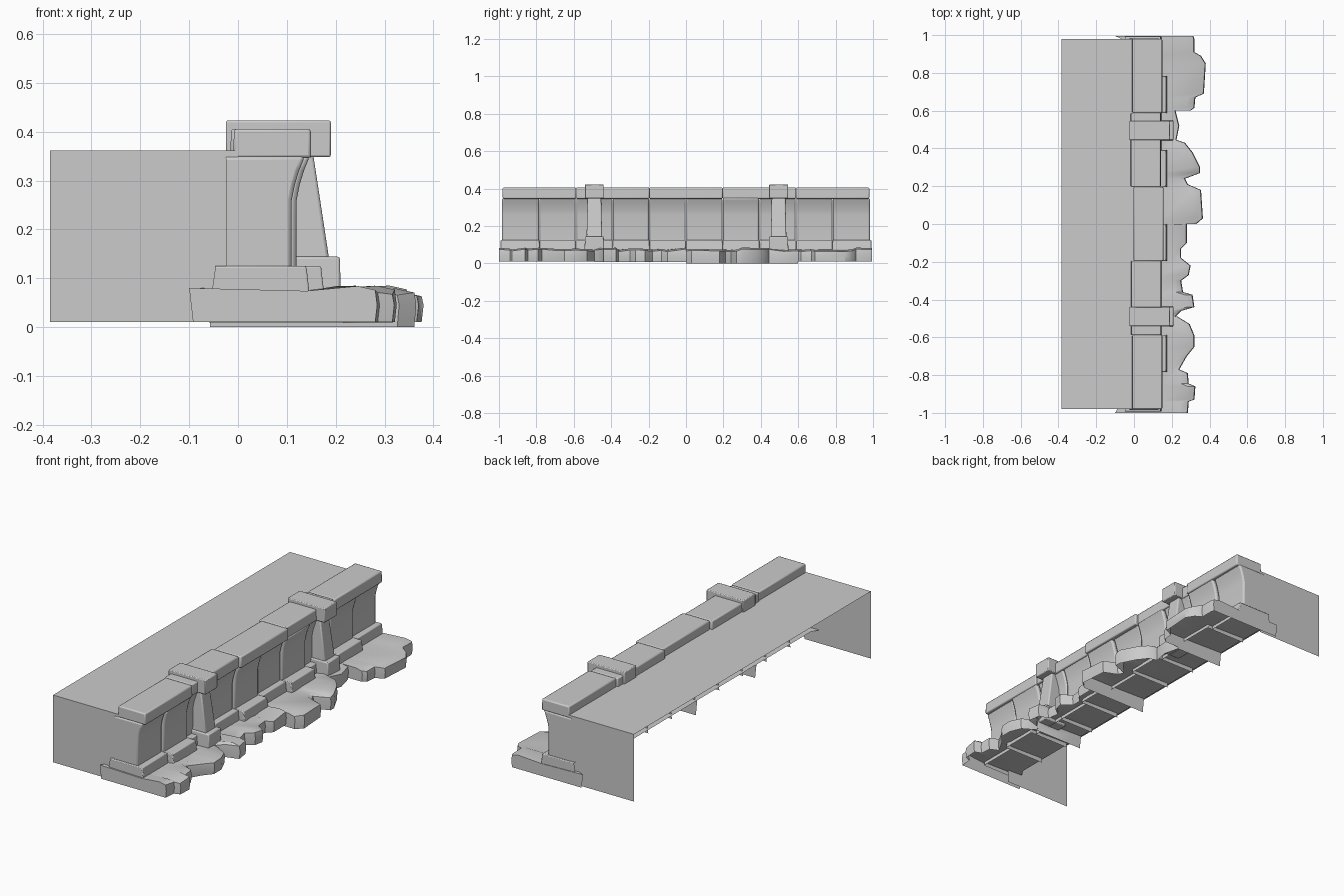
import bpy, bmesh, math, random

random.seed(4)
if "Cube" in bpy.data.objects:
    bpy.data.objects.remove(bpy.data.objects["Cube"], do_unlink=True)

stone = bpy.data.materials.new("grey_stone")
stone.use_nodes = True
GREY = (0.6, 0.6, 0.6, 1)
stone.diffuse_color = GREY
stone.node_tree.nodes["Principled BSDF"].inputs["Base Color"].default_value = GREY


def loft(name, sections, bevel=0.0, skip=(), caps=True, angle=40):
    """Skin matching cross-sections, leaving out the skipped sides."""
    bm = bmesh.new()
    rows = [[bm.verts.new(p) for p in s] for s in sections]
    n = len(rows[0])
    for a, b in zip(rows, rows[1:]):
        for i in set(range(n)) - set(skip):
            j = (i + 1) % n
            bm.faces.new((a[i], a[j], b[j], b[i]))
    if caps:
        bm.faces.new(rows[0])
        bm.faces.new(rows[-1])
    bmesh.ops.recalc_face_normals(bm, faces=bm.faces)
    me = bpy.data.meshes.new(name)
    bm.to_mesh(me)
    bm.free()
    ob = bpy.data.objects.new(name, me)
    bpy.context.collection.objects.link(ob)
    me.materials.append(stone)
    if bevel:
        mod = ob.modifiers.new("rounded_edges", "BEVEL")
        mod.width, mod.segments = bevel, 2
        mod.limit_method = "ANGLE"
        mod.angle_limit = math.radians(40)
    bpy.ops.object.select_all(action="DESELECT")
    ob.select_set(True)
    bpy.context.view_layer.objects.active = ob
    bpy.ops.object.shade_smooth_by_angle(angle=math.radians(angle))


def bar(name, profile, y0, y1, bevel=0.0, skip=()):
    """Extrude an x-z profile along y."""
    loft(name, [[(x, y, z) for x, z in profile] for y in (y0, y1)], bevel, skip)


def taper(name, low, high, bevel=0.0):
    """Tapered block between two rectangles (x0, x1, y0, y1, z)."""
    loft(name, [[(x0, y0, z), (x1, y0, z), (x1, y1, z), (x0, y1, z)]
                for x0, x1, y0, y1, z in (low, high)], bevel)


# Walkway: open sheet with a top and two end panels
END = 0.98
loft("walkway", [[(x, -END, 0.01), (x, -END, 0.362), (x, END, 0.362), (x, END, 0.01)]
                 for x in (-0.385, 0.0)], skip=[3], caps=False, angle=20)

# Wall blocks flaring out at the top, and plinths stepping in and out (open backs)
STEP = 0.196
proud = {1, 4, 6, 8}
for i in range(10):
    y0 = -END + i * STEP
    y1 = y0 + STEP
    lo = y0 - 0.012 * (i == 0)
    hi = y1 + 0.012 * (i == 9)
    front = 0.11 + 0.01 * (i in proud)
    bar(f"wall_block_{i}", [(-0.025, 0.11), (front, 0.11), (front, 0.26), (front + 0.006, 0.29),
                            (front + 0.015, 0.32), (front + 0.027, 0.35), (-0.025, 0.35)],
        y0 + 0.002 - 0.006 * (i == 0), y1 - 0.002 + 0.006 * (i == 9), 0.008, skip=[6])
    out = 0.03 * (i in proud)
    bar(f"plinth_{i}", [(-0.056, 0.055), (0.148 + out, 0.055),
                        (0.14 + out, 0.125), (-0.046, 0.125)], lo, hi, 0.004, skip=[0, 3])

# Coping stones along the top
for i in range(5):
    y0 = -END + i * 2 * STEP
    shift = (0, -0.006, 0.006, -0.008, 0)[i]
    bar(f"coping_{i}", [(-0.01 + shift, 0.346), (0.15 + shift, 0.346),
                        (0.149 + shift, 0.406), (-0.008 + shift, 0.406)],
        y0, y0 + 2 * STEP, 0.006)

# Buttresses with foot, leaning shaft and cap
for side, y in (("rear", 0.495), ("front", -0.49)):
    taper(f"{side}_buttress_foot", (0.08, 0.21, y - 0.053, y + 0.053, 0.06),
          (0.08, 0.209, y - 0.05, y + 0.05, 0.144), 0.005)
    taper(f"{side}_buttress_shaft", (0.06, 0.188, y - 0.042, y + 0.042, 0.13),
          (0.06, 0.153, y - 0.036, y + 0.036, 0.36), 0.006)
    taper(f"{side}_buttress_cap", (-0.025, 0.19, y - 0.05, y + 0.05, 0.348),
          (-0.025, 0.19, y - 0.05, y + 0.05, 0.423), 0.004)


def rubble(name, outline, base):
    """Ragged stone shell, open below and behind, following (y, front x) points."""
    rows = []
    for y, x in outline:
        top = 0.074 + random.uniform(-0.004, 0.012)
        back = -0.1 if abs(y) > 0.985 else -0.065
        rows.append([(back + 0.008, y, base), (back, y, 0.08), (0.14, y, 0.074),
                     (x - 0.04, y, top), (x - 0.004, y, top - 0.008),
                     (x, y, 0.045), (x - 0.004, y, base)])
    loft(name, rows, skip=[0, 6], angle=35)


# Broken ground stones at the foot of the wall
rubble("ground_stone_a", [(0.6, 0.30), (0.615, 0.32), (0.67, 0.325), (0.69, 0.37), (0.85, 0.38),
                          (0.89, 0.355), (0.91, 0.32), (0.98, 0.32), (0.995, 0.315)], 0.01)
rubble("ground_stone_b", [(0.0, 0.33), (0.03, 0.365), (0.18, 0.355), (0.21, 0.285), (0.24, 0.27),
                          (0.27, 0.35), (0.3, 0.35), (0.38, 0.31), (0.43, 0.27), (0.445, 0.225),
                          (0.52, 0.24), (0.6, 0.22)], 0.0)
rubble("ground_stone_c", [(-0.49, 0.22), (-0.46, 0.25), (-0.44, 0.32), (-0.375, 0.31), (-0.36, 0.26),
                          (-0.3, 0.25), (-0.27, 0.29), (-0.22, 0.30), (-0.18, 0.25), (-0.13, 0.25),
                          (-0.1, 0.28), (0.0, 0.28)], 0.008)
rubble("ground_stone_d", [(-1.0, 0.285), (-0.94, 0.29), (-0.93, 0.32), (-0.86, 0.325), (-0.845, 0.29),
                          (-0.79, 0.285), (-0.77, 0.24), (-0.7, 0.28), (-0.65, 0.32), (-0.59, 0.32),
                          (-0.53, 0.295), (-0.49, 0.23)], 0.01)
